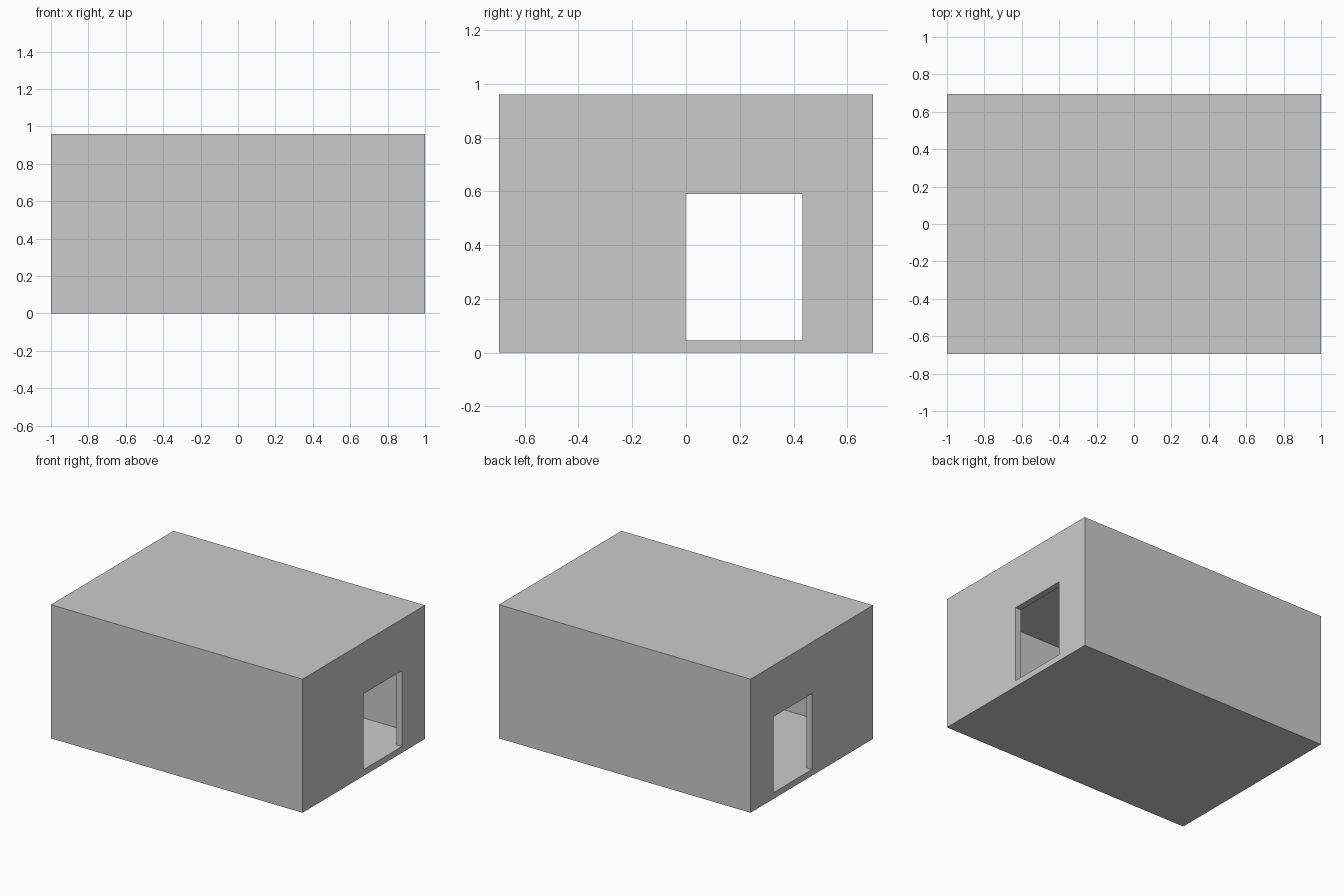
import bpy

if "Cube" in bpy.data.objects:
    bpy.data.objects.remove(bpy.data.objects["Cube"])

L, D, H = 1.0, 0.695, 0.96   # half length, half depth, height
T = 0.045                    # shell thickness
Y0, Y1, DOOR_TOP = -0.002, 0.434, 0.59


def box(name, lo, hi):
    """Axis-aligned box between two corners."""
    bpy.ops.mesh.primitive_cube_add(size=1)
    ob = bpy.context.object
    ob.name = name
    for v in ob.data.vertices:
        v.co = [hi[i] if v.co[i] > 0 else lo[i] for i in range(3)]
    return ob


# Floor and ceiling slabs
box("floor", (-L, -D, 0), (L, D, T))
box("ceiling", (-L, -D, H - T), (L, D, H))
bpy.data.objects.remove(bpy.data.objects["floor"])
bpy.data.objects.remove(bpy.data.objects["ceiling"])

# Outer shell
room = box("room_shell", (-L, -D, 0), (L, D, H))

# Interior hollow, then the doorways through both end walls
cavity = box("cavity_cutter", (-L + T, -D + T, T), (L - T, D - T, H - T))
door_right = box("right_door_cutter", (L - 2 * T, Y0, T), (L + T, Y1, DOOR_TOP))
door_left = box("left_door_cutter", (-L - T, Y0, T), (-L + 2 * T, Y1, DOOR_TOP))

for cutter in (cavity, door_right, door_left):
    mod = room.modifiers.new(cutter.name, 'BOOLEAN')
    mod.operation = 'DIFFERENCE'
    mod.solver = 'EXACT'
    mod.object = cutter
    bpy.context.view_layer.objects.active = room
    bpy.ops.object.modifier_apply(modifier=mod.name)
    bpy.data.objects.remove(cutter)
